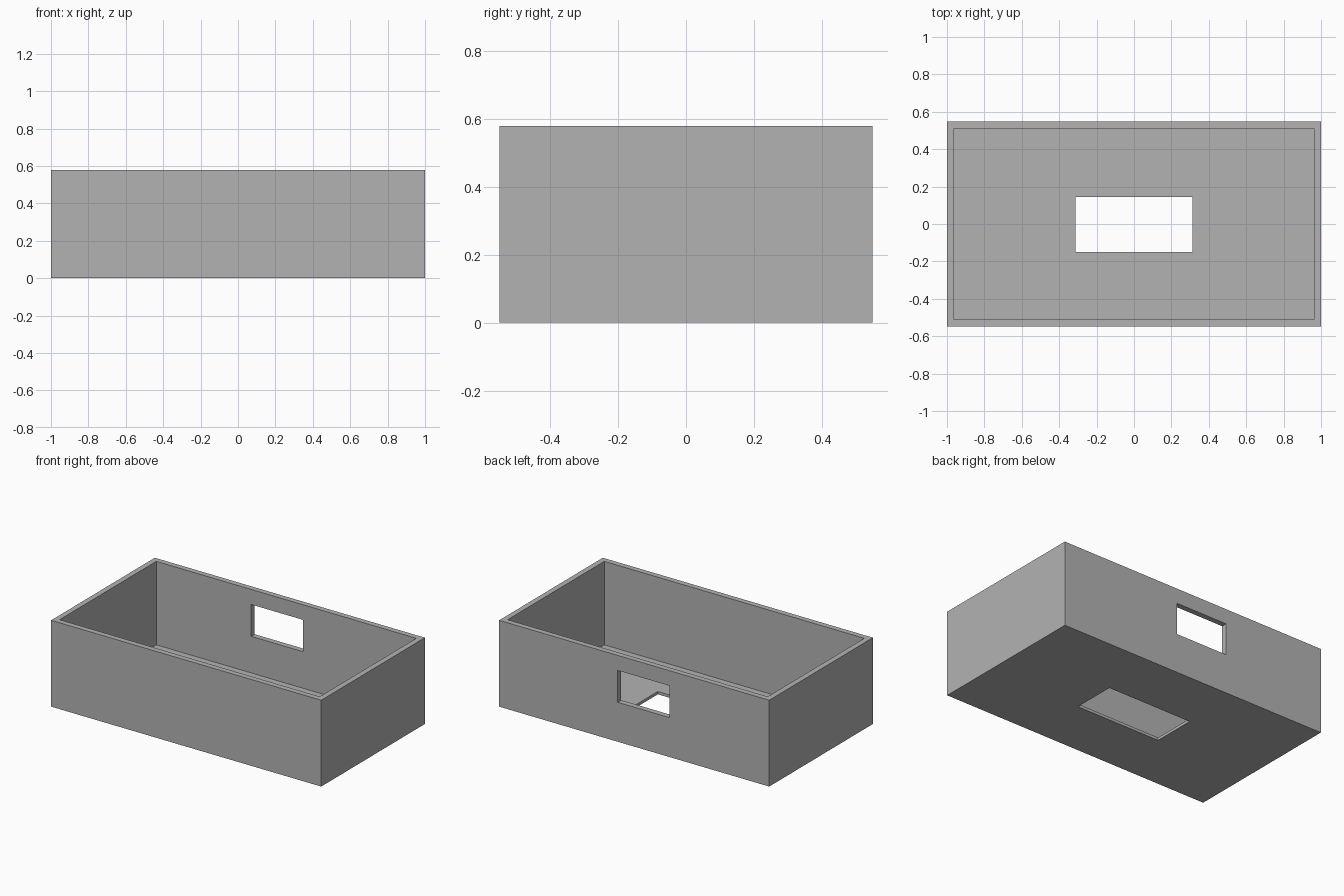
import bpy
from mathutils import Vector

default = bpy.data.objects.get("Cube")
if default:
    bpy.data.objects.remove(default, do_unlink=True)

HALF_X, HALF_Y, HEIGHT = 1.0, 0.548, 0.578
WALL, FLOOR = 0.037, 0.019

grey = bpy.data.materials.new("plain grey")
grey.use_nodes = True
colour = (0.45, 0.45, 0.45, 1)
grey.diffuse_color = colour
grey.node_tree.nodes["Principled BSDF"].inputs["Base Color"].default_value = colour


def box(name, low, high):
    """Axis-aligned box between two corners."""
    low, high = Vector(low), Vector(high)
    bpy.ops.mesh.primitive_cube_add(size=1, location=(low + high) / 2)
    obj = bpy.context.object
    obj.name = name
    obj.scale = high - low
    bpy.ops.object.transform_apply(location=False, rotation=False, scale=True)
    obj.data.materials.append(grey)
    return obj


def cut(target, name, low, high):
    """Subtract a box from the target, then discard the cutter."""
    cutter = box(name, low, high)
    cutter.hide_render = True
    bpy.context.view_layer.objects.active = target
    mod = target.modifiers.new(name, "BOOLEAN")
    mod.operation = "DIFFERENCE"
    mod.solver = "EXACT"
    mod.object = cutter
    bpy.ops.object.modifier_apply(modifier=mod.name)
    bpy.data.objects.remove(cutter, do_unlink=True)


# Open-topped tray
tray = box("open_tray", (-HALF_X, -HALF_Y, 0), (HALF_X, HALF_Y, HEIGHT))
inner_x, inner_y = HALF_X - WALL, HALF_Y - WALL
cut(tray, "cavity", (-inner_x, -inner_y, FLOOR), (inner_x, inner_y, HEIGHT + 0.1))

# Opening through the floor
cut(tray, "floor_opening", (-0.313, -0.149, -0.1), (0.313, 0.144, 0.1))

# Window through the back wall
cut(tray, "back_window", (-0.26, inner_y - 0.1, 0.264), (0.122, HALF_Y + 0.1, 0.477))
